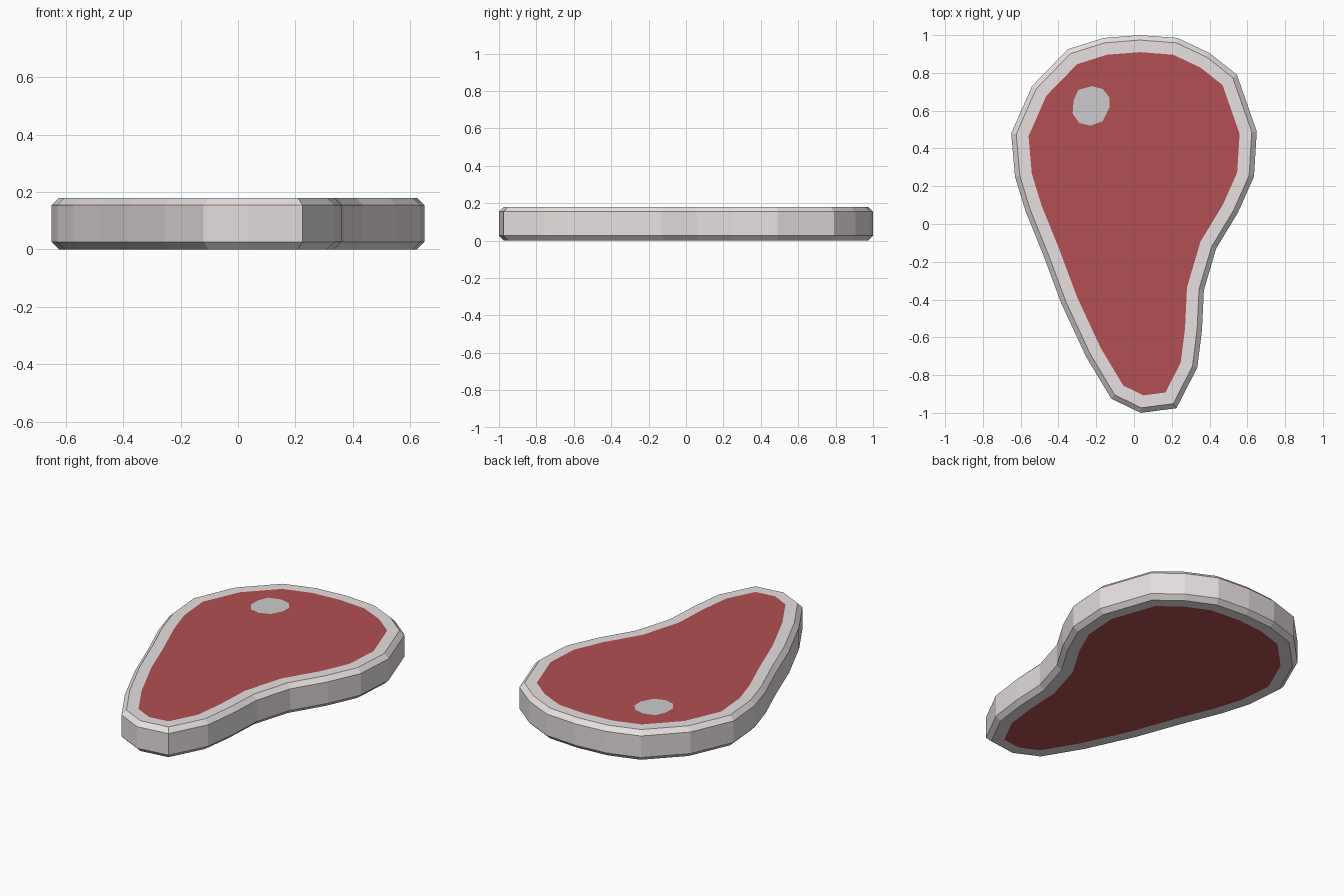
import bpy, bmesh
from mathutils import Vector

if "Cube" in bpy.data.objects:
    bpy.data.objects.remove(bpy.data.objects["Cube"])

# Steak outline seen from above, clockwise
OUTLINE = [Vector(p) for p in [
    (0.03, 1.0), (0.23, 0.985), (0.40, 0.905), (0.545, 0.79), (0.65, 0.49),
    (0.635, 0.25), (0.55, 0.06), (0.435, -0.13), (0.37, -0.35), (0.36, -0.56),
    (0.335, -0.76), (0.225, -0.975), (0.035, -1.0), (-0.12, -0.925),
    (-0.255, -0.70), (-0.385, -0.42), (-0.48, -0.165), (-0.575, 0.07),
    (-0.63, 0.25), (-0.65, 0.48), (-0.54, 0.73), (-0.35, 0.925), (-0.16, 0.985)]]
HEIGHT, CHAMFER, FAT = 0.18, 0.026, 0.09


def material(name, rgb):
    m = bpy.data.materials.new(name)
    m.diffuse_color = (*rgb, 1)
    m.use_nodes = True
    m.node_tree.nodes["Principled BSDF"].inputs["Base Color"].default_value = m.diffuse_color
    return m


def inset(pts, d):
    """Mitred inward offset of a clockwise outline."""
    out = []
    for i, p in enumerate(pts):
        a = (p - pts[i - 1]).normalized()
        b = (pts[(i + 1) % len(pts)] - p).normalized()
        na, nb = Vector((a.y, -a.x)), Vector((b.y, -b.x))
        out.append(p + (na + nb) * d / (1 + na.dot(nb)))
    return out


def link(bm, name, mats=()):
    bmesh.ops.recalc_face_normals(bm, faces=bm.faces)
    me = bpy.data.meshes.new(name)
    bm.to_mesh(me)
    bm.free()
    for m in mats:
        me.materials.append(m)
    ob = bpy.data.objects.new(name, me)
    bpy.context.collection.objects.link(ob)
    return ob


# Steak body: stacked rings, fat rim with chamfers and a red centre on both sides
bm = bmesh.new()
levels = [(FAT, 0), (CHAMFER, 0), (0, CHAMFER),
          (0, HEIGHT - CHAMFER), (CHAMFER, HEIGHT), (FAT, HEIGHT)]
rings = [[bm.verts.new((p.x, p.y, z)) for p in inset(OUTLINE, d)] for d, z in levels]
n = len(OUTLINE)
for lo, hi in zip(rings, rings[1:]):
    for i in range(n):
        j = (i + 1) % n
        bm.faces.new((lo[i], lo[j], hi[j], hi[i]))
for ring in (rings[0], rings[-1]):
    bm.faces.new(ring).material_index = 1
link(bm, "steak", [material("fat", (0.8, 0.75, 0.745)),
                   material("meat", (0.45, 0.08, 0.085))])

# Bone: thin ten-sided disc set in the top face
bm = bmesh.new()
bone = [(-0.295, 0.71), (-0.225, 0.73), (-0.165, 0.715), (-0.13, 0.67), (-0.13, 0.615),
        (-0.165, 0.545), (-0.23, 0.52), (-0.29, 0.535), (-0.325, 0.585), (-0.32, 0.655)]
bm.faces.new([bm.verts.new((x, y, HEIGHT + 0.0015)) for x, y in reversed(bone)])
bm.normal_update()
ob = link(bm, "bone")
# Make sure the disc faces upward
if ob.data.polygons[0].normal.z < 0:
    ob.data.flip_normals()
